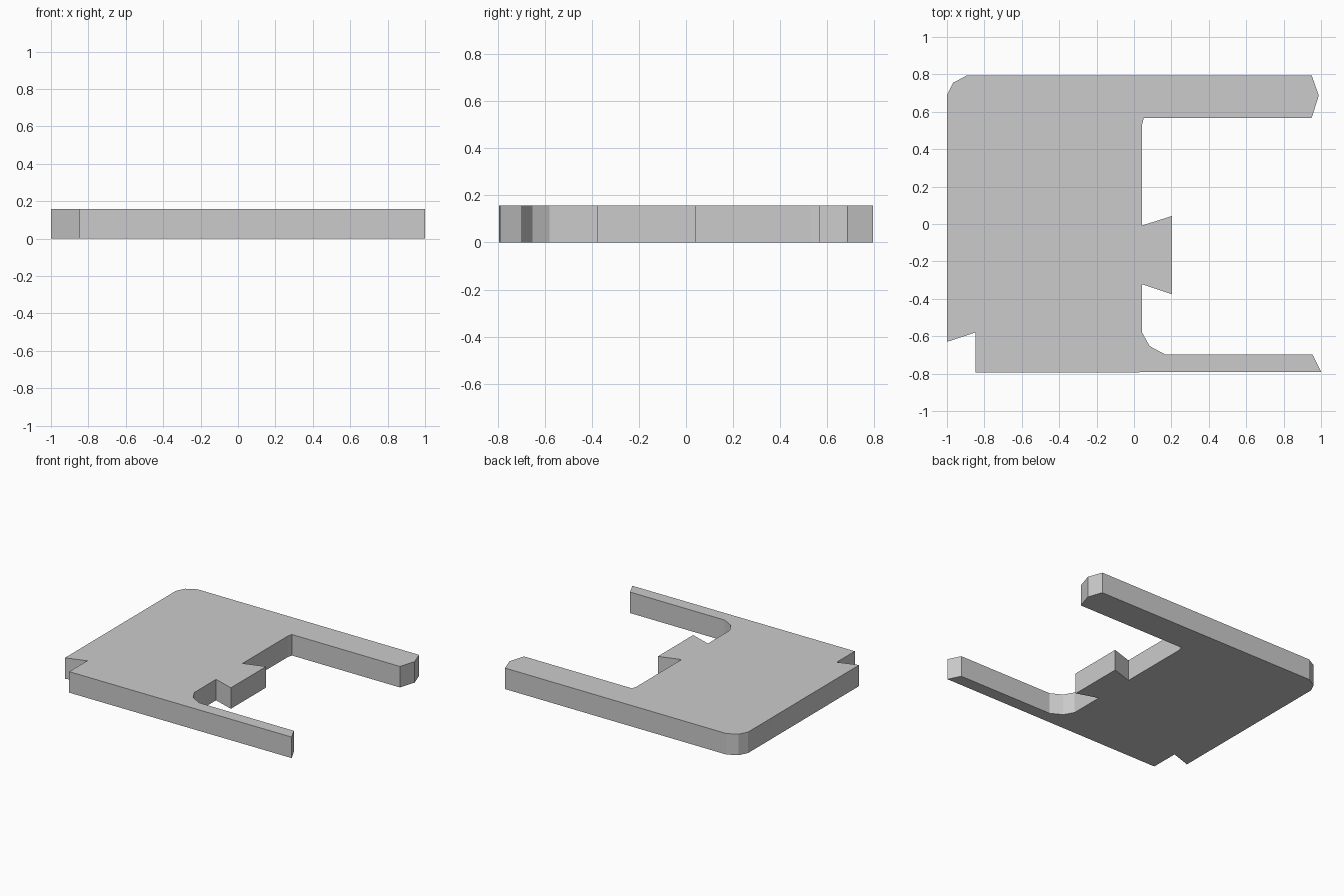
import bpy, bmesh

if "Cube" in bpy.data.objects:
    bpy.data.objects.remove(bpy.data.objects["Cube"])

HEIGHT = 0.158

# Outline of the plate seen from above, clockwise from the rounded back left corner
rounded_corner = [(-1.0, 0.69), (-0.967, 0.755), (-0.893, 0.795)]
back_arm = [(0.95, 0.795), (0.988, 0.687), (0.95, 0.567), (0.052, 0.567), (0.043, 0.53)]
dovetail_tab = [(0.043, -0.008), (0.204, 0.043), (0.204, -0.376), (0.043, -0.322)]
front_arm = [(0.043, -0.58), (0.084, -0.653), (0.167, -0.698), (0.954, -0.698), (1.0, -0.79)]
corner_notch = [(-0.848, -0.795), (-0.848, -0.58), (-1.0, -0.63)]
outline = rounded_corner + back_arm + dovetail_tab + front_arm + corner_notch


def extruded_plate(name, points, height):
    """Flat profile raised straight up from z = 0."""
    bm = bmesh.new()
    face = bm.faces.new([bm.verts.new((x, y, 0)) for x, y in points])
    result = bmesh.ops.extrude_face_region(bm, geom=[face], use_keep_orig=True)
    top = [v for v in result["geom"] if isinstance(v, bmesh.types.BMVert)]
    bmesh.ops.translate(bm, verts=top, vec=(0, 0, height))
    bmesh.ops.recalc_face_normals(bm, faces=bm.faces)
    mesh = bpy.data.meshes.new(name)
    bm.to_mesh(mesh)
    bm.free()
    obj = bpy.data.objects.new(name, mesh)
    bpy.context.collection.objects.link(obj)
    return obj


# Plate with two arms, a dovetail tab and a notched corner
extruded_plate("interlocking_plate", outline, HEIGHT)
